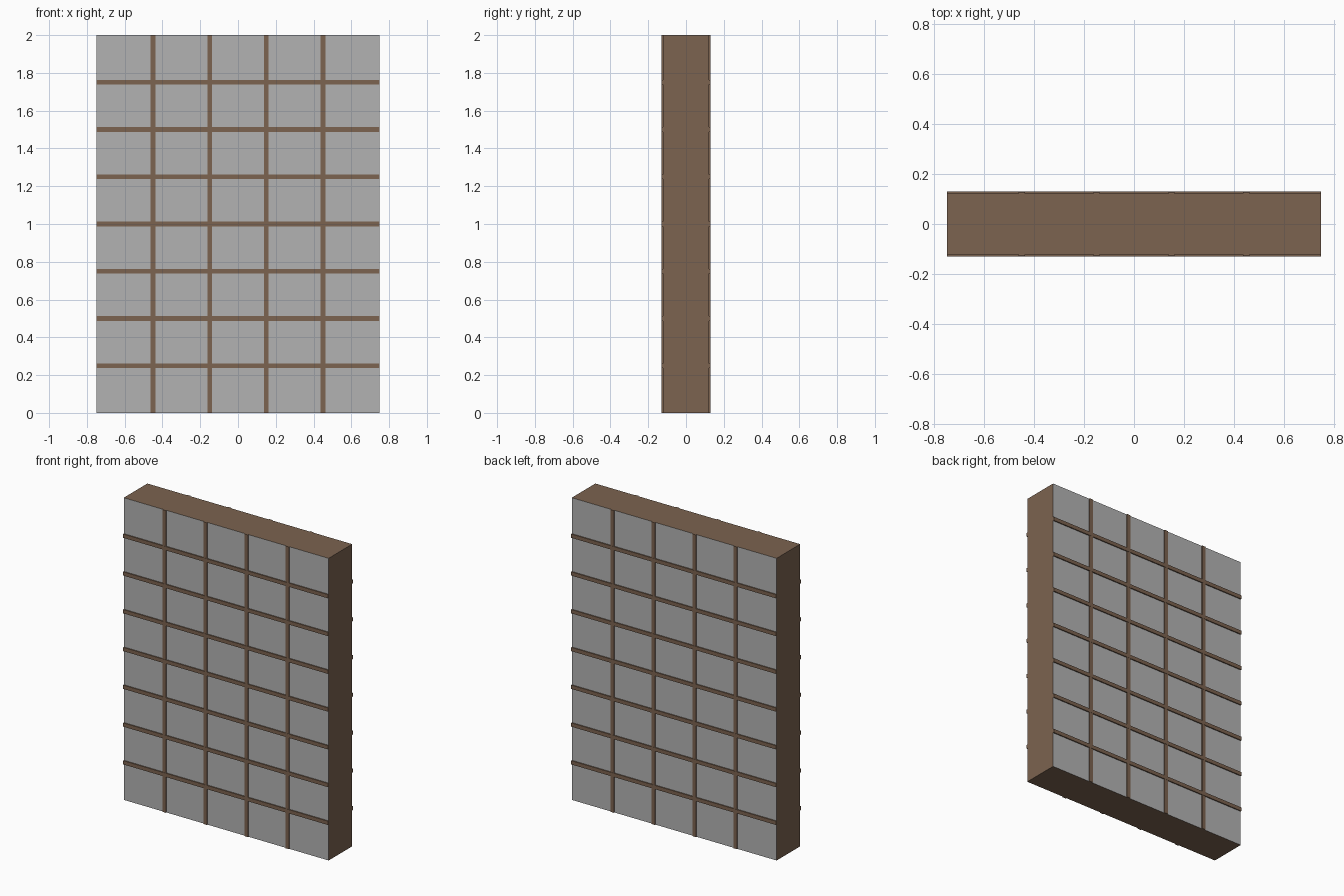
import bpy

if "Cube" in bpy.data.objects:
    bpy.data.objects.remove(bpy.data.objects["Cube"])

W, H = 1.5, 2.0          # wall size
CORE, OUTER = 0.123, 0.13  # half depth of slab and of lattice
BAR = 0.025              # lattice bar width

brown = bpy.data.materials.new("brown_wood")
brown.diffuse_color = (0.2, 0.125, 0.08, 1)
brown.use_nodes = True
brown.node_tree.nodes["Principled BSDF"].inputs["Base Color"].default_value = brown.diffuse_color
grey = bpy.data.materials.new("grey_paper")
grey.diffuse_color = (0.45, 0.45, 0.45, 1)
grey.use_nodes = True
grey.node_tree.nodes["Principled BSDF"].inputs["Base Color"].default_value = grey.diffuse_color


def box(name, size, centre):
    bpy.ops.mesh.primitive_cube_add(size=1, location=centre)
    o = bpy.context.object
    o.name = name
    o.scale = size
    bpy.ops.object.transform_apply(location=False, rotation=False, scale=True)
    o.data.materials.append(brown)
    return o


# Solid slab: brown edges, grey front and back faces
slab = box("wall_slab", (W, 2 * CORE, H), (0, 0, H / 2))
slab.data.materials.append(grey)
for f in slab.data.polygons:
    if abs(f.normal.y) > 0.5:
        f.material_index = 1

# Shallow lattice bars on both faces
depth = OUTER - CORE + 0.004
for side, s in (("front", -1), ("back", 1)):
    y = s * (OUTER - depth / 2)
    for i in range(1, 5):
        box(f"{side}_upright_{i}", (BAR, depth - 0.001, H),
            (-W / 2 + i * W / 5, y - s * 0.0005, H / 2))
    for i in range(1, 8):
        box(f"{side}_crossbar_{i}", (W, depth, BAR), (0, y, i * H / 8))
